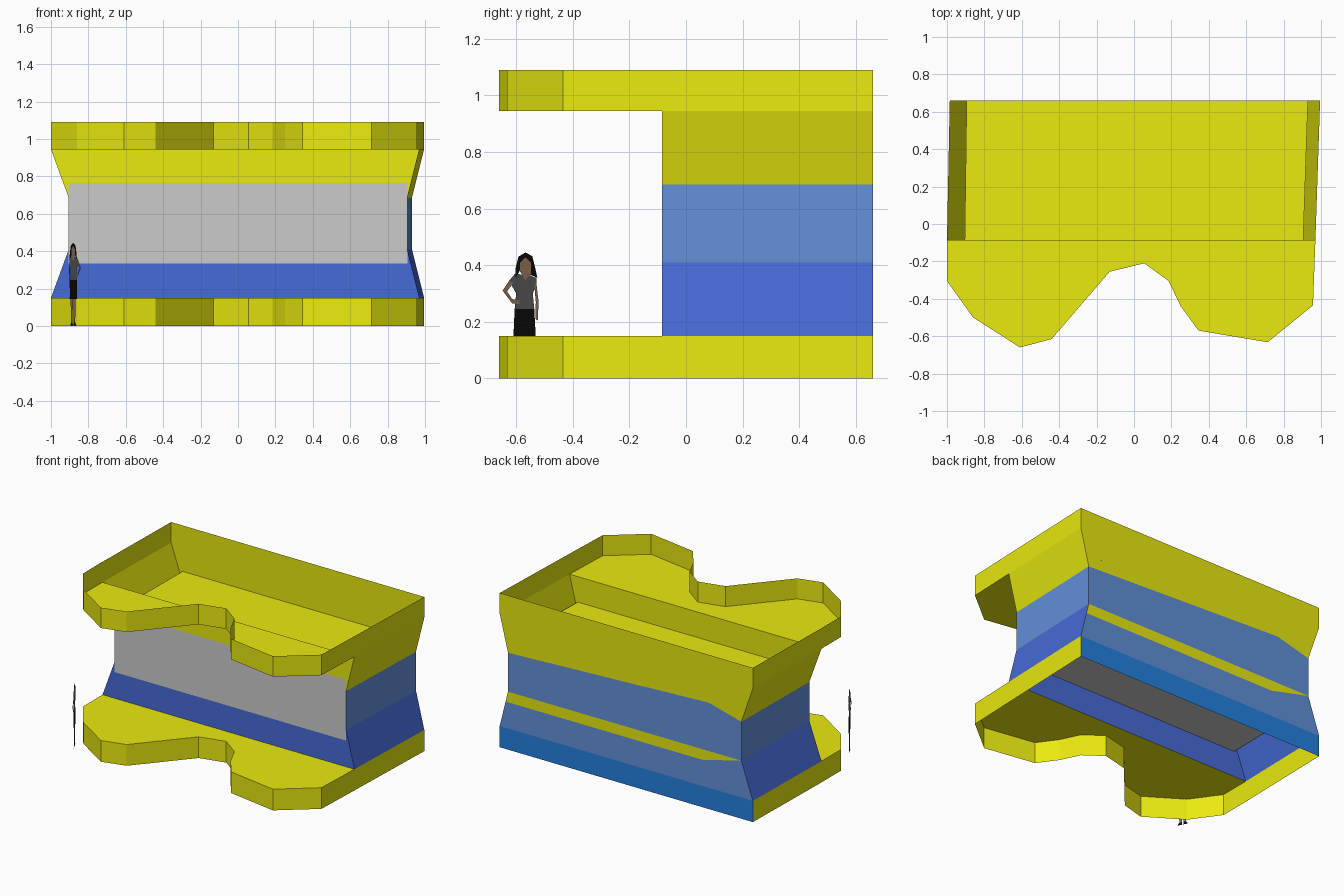
import bpy

if "Cube" in bpy.data.objects:
    bpy.data.objects.remove(bpy.data.objects["Cube"])

def material(name, rgb):
    m = bpy.data.materials.new(name)
    m.diffuse_color = (*rgb, 1)
    m.use_nodes = True
    m.node_tree.nodes["Principled BSDF"].inputs["Base Color"].default_value = m.diffuse_color
    return m

YELLOW = material("yellow", (0.82, 0.82, 0.005))
BLUE = material("blue", (0.063, 0.147, 0.68))
LIGHT = material("light_blue", (0.125, 0.28, 0.70))
BRIGHT = material("bright_blue", (0.018, 0.22, 0.74))
BLACK = material("black", (0.003, 0.003, 0.003))
SKIN = material("skin", (0.26, 0.16, 0.09))
SHIRT = material("shirt", (0.09, 0.09, 0.09))

def panels(name, polys, mat=None):
    """One object from a list of polygons, each a list of 3D points."""
    verts = [p for poly in polys for p in poly]
    faces, n = [], 0
    for poly in polys:
        faces.append(range(n, n + len(poly)))
        n += len(poly)
    me = bpy.data.meshes.new(name)
    me.from_pydata(verts, [], [list(f) for f in faces])
    if mat:
        me.materials.append(mat)
    ob = bpy.data.objects.new(name, me)
    bpy.context.collection.objects.link(ob)
    return ob

def at(points, z):
    return [(x, y, z) for x, y in points]

def walls(path, z0, z1):
    return [[(*a, z0), (*b, z0), (*b, z1), (*a, z1)] for a, b in zip(path, path[1:])]

# Plan outline: front scalloped edge, then the body corners
front = [(-1, -0.305), (-0.86, -0.5), (-0.61, -0.66), (-0.44, -0.615),
         (-0.13, -0.255), (0.055, -0.21), (0.185, -0.305), (0.25, -0.44),
         (0.345, -0.57), (0.715, -0.632), (0.957, -0.435)]
FL, FR, BR, BL = wide = [(-1, -0.085), (0.97, -0.085), (0.995, 0.66), (-0.985, 0.66)]
fl, fr, br, bl = waist = [(-0.905, -0.085), (0.905, -0.085), (0.93, 0.66), (-0.895, 0.66)]

# Heights
Z0, Z1, Z2, Z3 = 0, 0.15, 0.335, 0.41
Z4, Z5, Z6, Z7 = 0.685, 0.765, 0.945, 1.09

# Open rims and front shelves
edge = [BL, FL, *front, FR, BR]
panels("lower_rim", walls(edge, Z0, Z1), YELLOW)
panels("lower_rim_back", walls([BR, BL], Z0, Z1), BRIGHT)
panels("upper_rim", walls(edge + [BL], Z6, Z7), YELLOW)
for name, z in (("lower_shelf", Z1), ("upper_shelf", Z6)):
    panels(name, [at([FL, *front, FR], z)], YELLOW)

# Side walls, pinched at the waist
sides = [(FL, BL, fl, bl), (FR, BR, fr, br)]
panels("side_walls_lower", [[(*F, Z1), (*B, Z1), (*b, Z3), (*f, Z3)] for F, B, f, b in sides], BLUE)
panels("side_walls_middle", [[(*f, Z3), (*b, Z3), (*b, Z4), (*f, Z4)] for F, B, f, b in sides], LIGHT)
panels("side_walls_upper", [[(*f, Z4), (*b, Z4), (*B, Z6), (*F, Z6)] for F, B, f, b in sides], YELLOW)

# Front panels
panels("front_panel_upper", [[(*FL, Z6), (*fl, Z4), (*fl, Z5), (*fr, Z5), (*fr, Z4), (*FR, Z6)]], YELLOW)
panels("front_screen", walls([fl, fr], Z2, Z5))
panels("front_panel_lower", [[(*FL, Z1), (*FR, Z1), (*fr, Z3), (*fr, Z2), (*fl, Z2), (*fl, Z3)]], BLUE)

# Floors of the upper and lower recesses
panels("upper_recess_floor", [at(waist, Z5)], YELLOW)
panels("lower_recess_ceiling", [at(waist, Z2)])

# Back panels with the cut stripe ends
kink_up, kink_low = (-0.64, 0.66, 0.752), (-0.59, 0.66, Z2)
stripe_end = (0.949, 0.66, Z2)
panels("back_panel_upper", [[(*BR, Z6), (*BL, Z6), (*bl, Z4), kink_up, (*br, Z4)]], YELLOW)
panels("back_panel_middle", [[(*br, Z4), kink_up, (*bl, Z4), (*bl, Z3), (*br, Z3)]], LIGHT)
panels("back_stripe", [[(*br, Z3), (*bl, Z3), kink_low, stripe_end]], YELLOW)
panels("back_panel_lower", [[stripe_end, kink_low, (*bl, Z3), (*BL, Z1), (*BR, Z1)]], LIGHT)

# Flat scale figure standing beside the front edge, turned diagonally
def cutout(name, shapes, mat):
    panels(name, [[(-0.88 - 0.45 * u, -0.57 + 0.89 * u, z) for u, z in s] for s in shapes], mat)

cutout("figure_hair", [[(-0.036, 0.355), (-0.036, 0.39), (-0.025, 0.43), (0.003, 0.445),
                        (0.03, 0.432), (0.042, 0.39), (0.05, 0.355), (0.026, 0.365),
                        (0.024, 0.41), (0.003, 0.428), (-0.018, 0.41), (-0.02, 0.38)]], BLACK)
cutout("figure_skin", [
    [(0.003, 0.428), (-0.018, 0.41), (-0.02, 0.38), (-0.01, 0.365), (0.003, 0.345),
     (0.018, 0.365), (0.026, 0.365), (0.024, 0.41)],
    [(-0.062, 0.345), (-0.088, 0.31), (-0.05, 0.265), (-0.02, 0.262), (-0.02, 0.275),
     (-0.05, 0.28), (-0.07, 0.308), (-0.045, 0.338)],
    [(0.046, 0.34), (0.055, 0.27), (0.052, 0.205), (0.042, 0.21), (0.044, 0.27), (0.038, 0.33)],
    [(-0.028, 0.145), (0.002, 0.145), (-0.004, 0.02), (-0.02, 0.02)],
    [(0.006, 0.145), (0.034, 0.145), (0.026, 0.02), (0.01, 0.02)]], SKIN)
cutout("figure_shirt", [[(-0.04, 0.245), (-0.034, 0.3), (-0.062, 0.345), (-0.036, 0.372),
                         (-0.01, 0.365), (0.003, 0.345), (0.018, 0.365), (0.046, 0.355),
                         (0.046, 0.33), (0.032, 0.3), (0.038, 0.245)]], SHIRT)
cutout("figure_skirt", [[(-0.04, 0.245), (0.038, 0.245), (0.044, 0.145), (-0.045, 0.145)]], BLACK)
cutout("figure_shoes", [[(-0.034, 0.002), (-0.02, 0.022), (-0.004, 0.022), (-0.002, 0.002)],
                        [(0.006, 0.002), (0.01, 0.022), (0.026, 0.022), (0.038, 0.002)]], BLACK)
